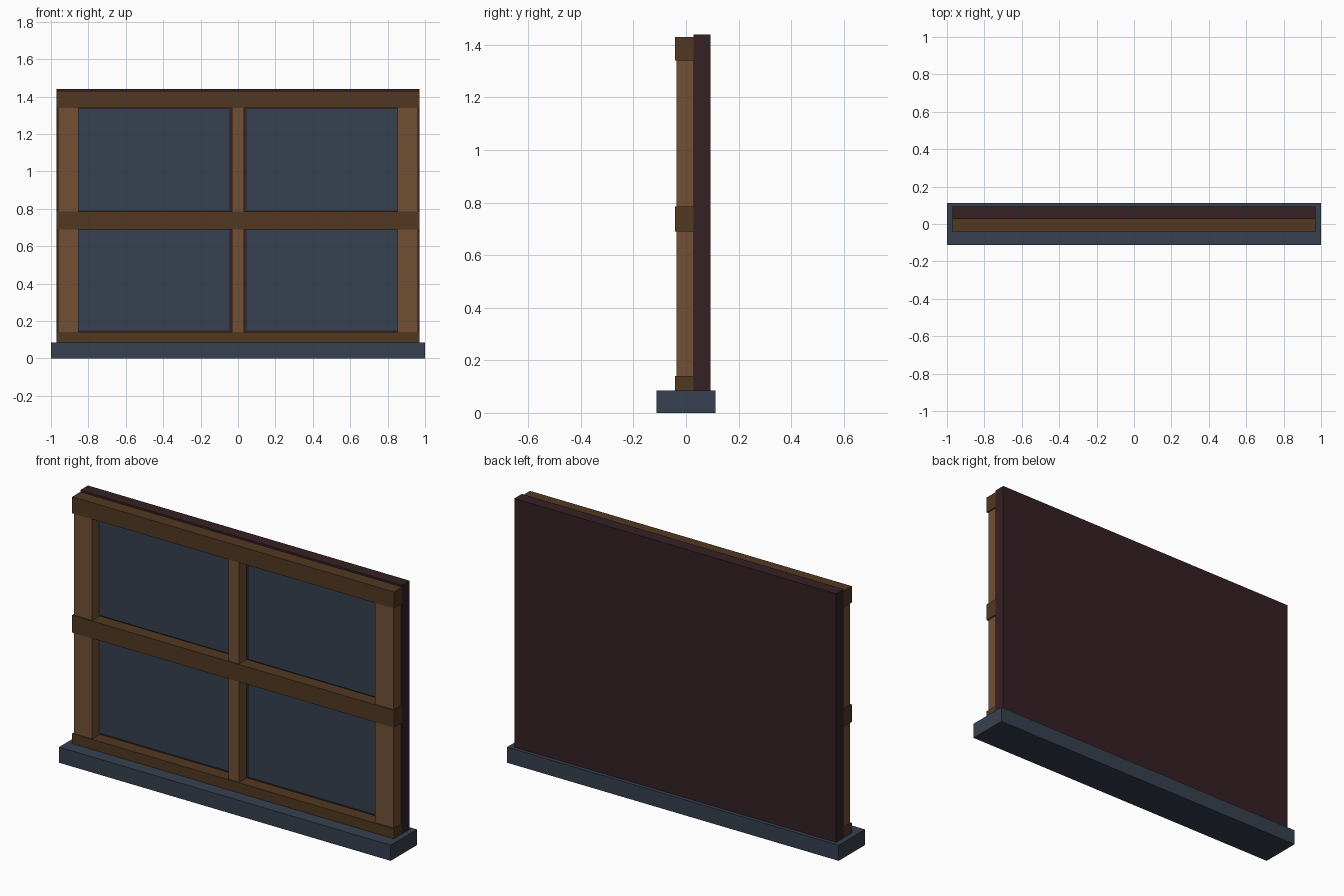
import bpy

cube = bpy.data.objects.get("Cube")
if cube:
    bpy.data.objects.remove(cube, do_unlink=True)


def material(name, rgb):
    m = bpy.data.materials.new(name)
    m.use_nodes = True
    m.diffuse_color = (*rgb, 1)
    bsdf = next(n for n in m.node_tree.nodes if n.type == "BSDF_PRINCIPLED")
    bsdf.inputs["Base Color"].default_value = (*rgb, 1)
    return m


slate = material("slate", (0.037, 0.053, 0.080))
dark_wood = material("dark wood", (0.036, 0.015, 0.017))
brown_wood = material("brown wood", (0.084, 0.040, 0.016))
light_wood = material("light wood", (0.171, 0.080, 0.036))


def box(name, x, y, z, mat):
    """Box from (min, max) ranges on each axis."""
    ranges = (x, y, z)
    bpy.ops.mesh.primitive_cube_add(size=1)
    ob = bpy.context.object
    ob.name = ob.data.name = name
    for v in ob.data.vertices:
        v.co = [r[0] if c < 0 else r[1] for c, r in zip(v.co, ranges)]
    ob.data.materials.append(mat)
    return ob


BASE_TOP = 0.085
BOARD_FRONT = 0.028
WIDE = (-0.97, 0.97)

# Stone base and backing board
box("base", (-1, 1), (-0.113, 0.113), (0, BASE_TOP), slate)
box("back_board", WIDE, (BOARD_FRONT, 0.093), (BASE_TOP, 1.44), dark_wood)

# Horizontal rails
rails = {"bottom": (BASE_TOP, 0.14), "middle": (0.69, 0.785), "top": (1.34, 1.43)}
for name, z in rails.items():
    box(name + "_rail", WIDE, (-0.042, BOARD_FRONT), z, brown_wood)

# Vertical posts, set slightly behind the rail faces
posts = {"right": (-0.963, -0.853), "centre": (-0.032, 0.032), "left": (0.853, 0.963)}
for name, x in posts.items():
    box(name + "_post", x, (-0.037, BOARD_FRONT), (BASE_TOP, 1.4), light_wood)

# Four slate panels, leaving a thin reveal of the board around them
for side, x in (("right", (-0.853, -0.045)), ("left", (0.045, 0.853))):
    for level, z in (("lower", (0.15, 0.688)), ("upper", (0.792, 1.333))):
        box(f"{level}_{side}_panel", x, (BOARD_FRONT - 0.008, BOARD_FRONT), z, slate)
